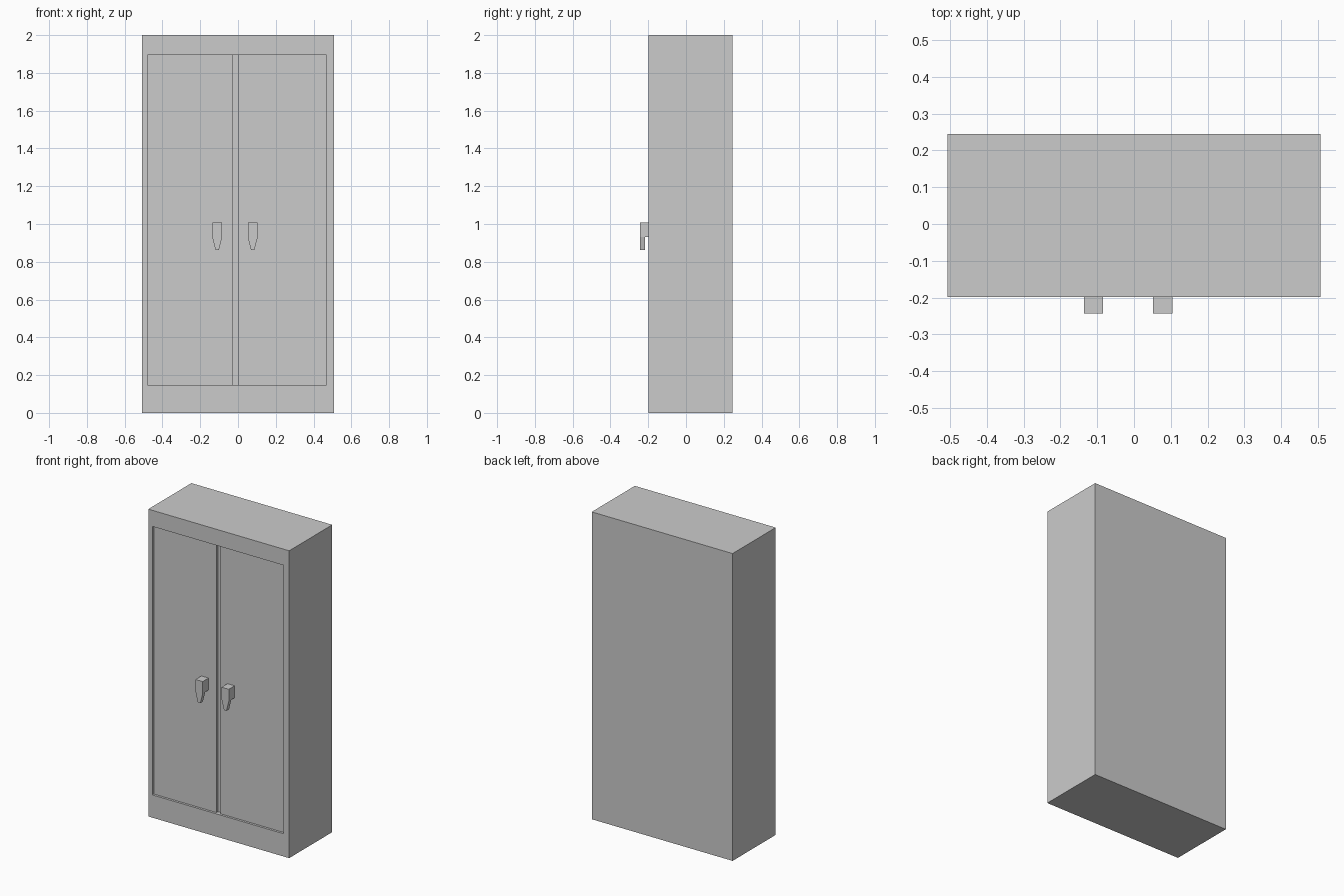
import bpy, bmesh

if "Cube" in bpy.data.objects:
    bpy.data.objects.remove(bpy.data.objects["Cube"])

FRONT, BACK = -0.198, 0.245
DOOR_FACE = FRONT + 0.015      # doors sit slightly inside the frame
OPENING_BACK = FRONT + 0.03    # gap between the doors is deeper
Z0, Z1 = 0.148, 1.895


def add_object(name, bm):
    bmesh.ops.recalc_face_normals(bm, faces=bm.faces)
    mesh = bpy.data.meshes.new(name)
    bm.to_mesh(mesh)
    bm.free()
    obj = bpy.data.objects.new(name, mesh)
    bpy.context.collection.objects.link(obj)
    return obj


def box(name, x, y, z):
    bm = bmesh.new()
    bmesh.ops.create_cube(bm, size=1)
    for v in bm.verts:
        v.co = [lo + (c + 0.5) * (hi - lo) for c, (lo, hi) in zip(v.co, (x, y, z))]
    return add_object(name, bm)


def handle(name, cx):
    # Tapered pull: front outline extruded back, upper block reaching the door
    bm = bmesh.new()
    w, t, front, mid = 0.026, 0.009, -0.243, -0.217
    outline = [(-w, 1.008), (-w, 0.93), (-t, 0.863), (t, 0.863), (w, 0.93), (w, 1.008)]
    face = bm.faces.new([bm.verts.new((cx + x, front, z)) for x, z in outline])
    ext = bmesh.ops.extrude_face_region(bm, geom=[face])["geom"]
    back = [v for v in ext if isinstance(v, bmesh.types.BMVert)]
    for v in back:
        v.co.y = mid
    # Split the back face at the step and extend its upper half to the door
    top = [v for v in back if v.co.z > 0.9]
    low = [v for v in top if v.co.z < 0.95]
    bmesh.ops.connect_verts(bm, verts=low)
    upper = next(f for f in bm.faces if len(f.verts) == 4 and all(v in top for v in f.verts))
    ext = bmesh.ops.extrude_discrete_faces(bm, faces=[upper])["faces"]
    for v in ext[0].verts:
        v.co.y = DOOR_FACE
    return add_object(name, bm)


# Cabinet body with the door opening cut into its front
body = box("cabinet_body", (-0.507, 0.507), (FRONT, BACK), (0, 2))
cutter = box("opening_cutter", (-0.478, 0.468), (FRONT - 0.1, OPENING_BACK), (Z0, Z1))
cutter.hide_render = True
mod = body.modifiers.new("opening", "BOOLEAN")
mod.operation = "DIFFERENCE"
mod.solver = "EXACT"
mod.object = cutter
bpy.context.view_layer.objects.active = body
bpy.ops.object.modifier_apply(modifier=mod.name)
bpy.data.objects.remove(cutter)

# Doors and handles
for side, x, cx in (("left", (-0.478, -0.027), -0.110), ("right", (0.003, 0.468), 0.078)):
    box(side + "_door", x, (DOOR_FACE, OPENING_BACK), (Z0, Z1))
    handle(side + "_handle", cx)
